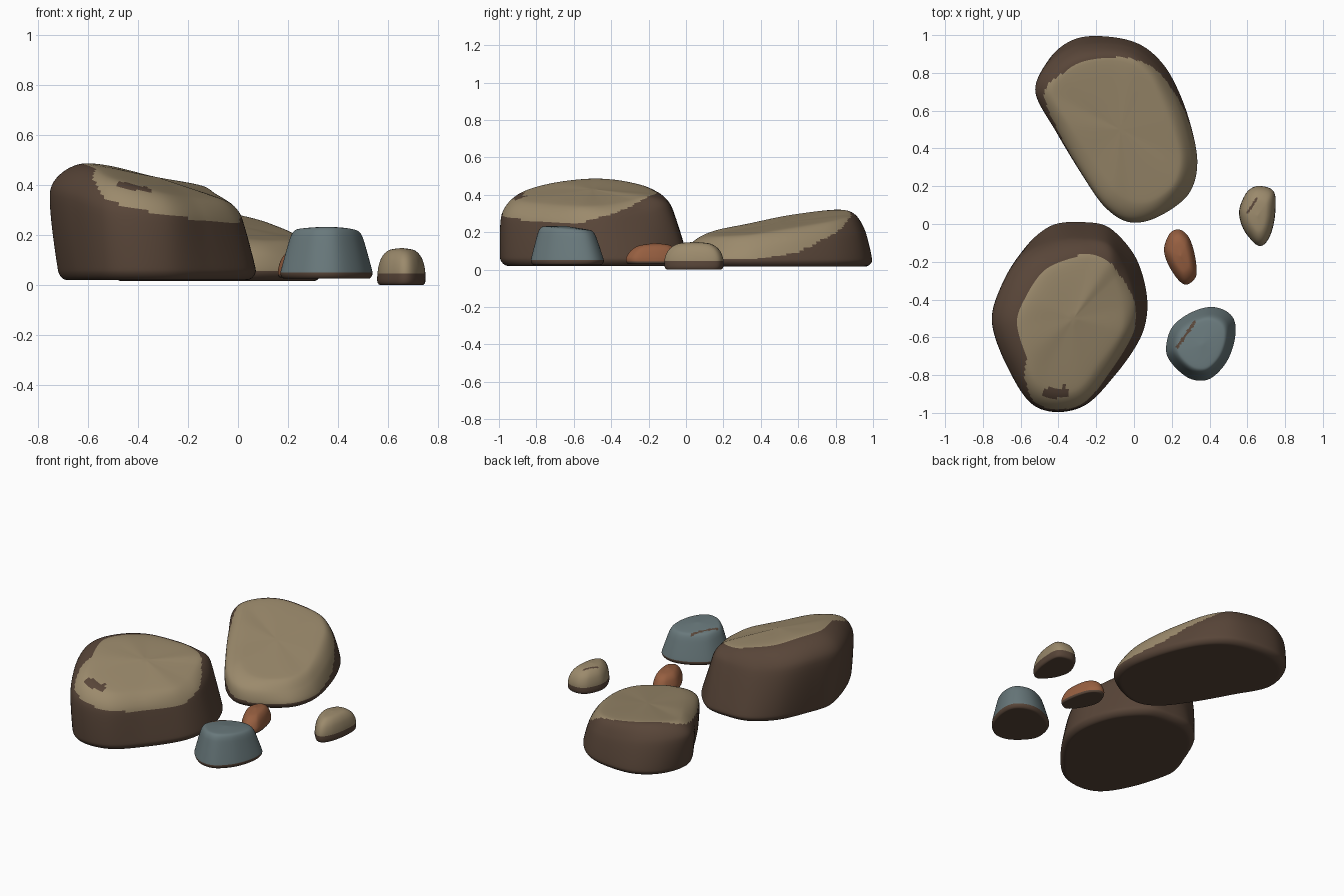
import bpy, bmesh
from mathutils import Vector as V

if "Cube" in bpy.data.objects:
    bpy.data.objects.remove(bpy.data.objects["Cube"])


def mat(name, rgb):
    m = bpy.data.materials.new(name)
    m.diffuse_color = (*rgb, 1)
    m.use_nodes = True
    m.node_tree.nodes["Principled BSDF"].inputs["Base Color"].default_value = m.diffuse_color
    return m


TAN = mat("tan stone", (0.33, 0.255, 0.15))
BROWN = mat("dark brown stone", (0.098, 0.060, 0.040))
SLATE = mat("slate blue stone", (0.140, 0.190, 0.200))
RUST = mat("rust stone", (0.310, 0.115, 0.052))


def spline(pts, steps, closed):
    """Overshoot-free Hermite spline through the points."""
    n = len(pts)
    tan = []
    for i, p in enumerate(pts):
        if not closed and i in (0, n - 1):
            tan.append(pts[1] - p if i == 0 else p - pts[i - 1])
            continue
        a, b = pts[i - 1], pts[(i + 1) % n]
        tan.append((b - a).normalized() * min((p - a).length, (b - p).length))
    out = []
    for i in range(n if closed else n - 1):
        j = (i + 1) % n
        for k in range(steps):
            t = k / steps
            h = t * t * (3 - 2 * t)
            out.append(pts[i] * (1 - h) + pts[j] * h
                       + tan[i] * (t * (1 - t) ** 2) - tan[j] * (t * t * (1 - t)))
    if not closed:
        out.append(pts[-1].copy())
    return out


def rock(name, table, centre, z0, edge_z, colour, patch=None, around=10, up=10):
    """Loft: table rows are base xy, shoulder xyz, rim xyz, paint split height."""
    c = V(centre)
    floor_c = V((c.x, c.y, z0))
    base = [V((r[0], r[1], edge_z)) for r in table]
    inset = [floor_c.lerp(V((r[0], r[1], z0)), 0.92) for r in table]
    shoulder = [V(r[2:5]) for r in table]
    rim = [V(r[5:8]) for r in table]
    rings = [spline(r, around, True) for r in (inset, base, shoulder, rim)]
    n = len(rings[0])
    m = len(table)
    split = []
    for j in range(n):
        i, t = divmod(j, around)
        t /= around
        split.append(table[i][8] * (1 - t) + table[(i + 1) % m][8] * t)
    bm = bmesh.new()
    bottom, top = bm.verts.new(floor_c), bm.verts.new(c)
    cols = []
    for j in range(n):
        p = spline([floor_c] + [r[j] for r in rings] + [c], up, False)[1:-1]
        for q in p:
            q.z = max(q.z, z0)
        cols.append([bm.verts.new(q) for q in p])

    def paint(face, v, j):
        face.smooth = True
        s = (split[j] + split[(j + 1) % n]) / 2
        brown = v < s
        if patch and v > 2.5:
            a, b, rad = V(patch[0]), V(patch[1]), patch[2]
            q = face.calc_center_median().xy
            t = max(0, min(1, (q - a).dot(b - a) / (b - a).length_squared))
            brown = brown or (q - a.lerp(b, t)).length < rad
        face.material_index = int(brown)

    for j in range(n):
        a, b = cols[j], cols[(j + 1) % n]
        paint(bm.faces.new((bottom, a[0], b[0])), 0, j)
        paint(bm.faces.new((top, b[-1], a[-1])), 5, j)
        for k in range(len(a) - 1):
            paint(bm.faces.new((a[k], a[k + 1], b[k + 1], b[k])), (k + 1.5) / up, j)
    bmesh.ops.recalc_face_normals(bm, faces=bm.faces)
    me = bpy.data.meshes.new(name)
    bm.to_mesh(me)
    bm.free()
    me.materials.append(colour)
    me.materials.append(BROWN)
    ob = bpy.data.objects.new(name, me)
    bpy.context.collection.objects.link(ob)


def pebble(name, outline, centre, z0, edge_z, shoulder, rim, slope, split, colour, patch=None):
    """Small stone: shoulder and rim are scaled copies (scale, height) of the outline."""
    cx, cy, _ = centre
    rows = []
    for x, y in outline:
        row = [x, y]
        for s, z in (shoulder, rim):
            row += [cx + (x - cx) * s, cy + (y - cy) * s, z + slope * (y - cy) * s]
        rows.append(row + [split])
    rock(name, rows, centre, z0, edge_z, colour, patch)


# Large front boulder
rock("front_boulder", [
    (-.72, -.50, -.75, -.52, .38, -.62, -.52, .485, 4.0),
    (-.67, -.32, -.70, -.33, .38, -.57, -.38, .48, 4.0),
    (-.58, -.13, -.59, -.17, .36, -.48, -.25, .455, 4.0),
    (-.44, -.01, -.42, -.09, .34, -.36, -.19, .43, 4.0),
    (-.28, .01, -.26, -.08, .34, -.24, -.17, .41, 3.9),
    (-.13, -.02, -.13, -.11, .34, -.14, -.21, .395, 3.9),
    (.01, -.18, -.05, -.23, .30, -.10, -.29, .37, 3.7),
    (.07, -.40, .01, -.42, .28, -.06, -.43, .345, 3.1),
    (.04, -.59, -.01, -.58, .26, -.07, -.57, .34, 2.9),
    (-.10, -.80, -.13, -.78, .27, -.18, -.73, .35, 2.9),
    (-.28, -.97, -.29, -.96, .28, -.31, -.88, .37, 3.0),
    (-.50, -.97, -.52, -.96, .31, -.49, -.86, .42, 3.2),
    (-.64, -.78, -.67, -.75, .36, -.57, -.70, .465, 4.0),
], (-.32, -.50, .43), .02, .06, TAN, ((-.45, -.895), (-.37, -.89), .03))

# Large back boulder, lower and wedge shaped
rock("back_boulder", [
    (-.50, .68, -.52, .70, .24, -.43, .69, .31, 3.6),
    (-.45, .87, -.45, .85, .24, -.37, .80, .32, 4.0),
    (-.31, .98, -.30, .94, .23, -.27, .86, .315, 4.0),
    (-.12, .99, -.11, .95, .21, -.12, .88, .295, 4.0),
    (.05, .94, .03, .91, .20, .0, .85, .28, 3.8),
    (.18, .81, .15, .79, .18, .10, .75, .255, 3.1),
    (.28, .59, .25, .57, .16, .19, .54, .22, 2.4),
    (.335, .34, .30, .34, .13, .24, .36, .19, 2.1),
    (.29, .16, .26, .18, .12, .21, .22, .18, 2.1),
    (.13, .04, .12, .06, .13, .10, .13, .18, 2.1),
    (-.02, .01, -.03, .03, .14, -.01, .12, .19, 2.2),
    (-.15, .09, -.16, .11, .17, -.11, .18, .215, 2.6),
    (-.27, .26, -.28, .28, .20, -.22, .33, .245, 2.9),
    (-.39, .47, -.41, .49, .22, -.34, .52, .285, 3.2),
], (-.07, .50, .25), .015, .05, TAN)

# Slate stone
pebble("slate_stone", [(.17, -.67), (.20, -.55), (.30, -.47), (.42, -.44), (.52, -.49),
                       (.535, -.60), (.49, -.73), (.40, -.82), (.30, -.82), (.21, -.75)],
       (.36, -.64, .232), .025, .05, (.80, .185), (.66, .22), -.08, 2.0, SLATE,
       ((.23, -.65), (.32, -.52), .008))

# Rust pebble
pebble("rust_pebble", [(.16, -.13), (.19, -.05), (.24, -.03), (.29, -.07), (.32, -.16),
                       (.33, -.27), (.28, -.32), (.23, -.29), (.18, -.21)],
       (.248, -.17, .142), .03, .06, (.83, .105), (.55, .13), .03, 1.5, RUST)

# Tan pebble
pebble("tan_pebble", [(.56, .08), (.60, .17), (.66, .20), (.74, .17), (.745, .05),
                      (.72, -.06), (.67, -.115), (.61, -.07), (.57, .0)],
       (.655, .045, .148), .0, .05, (.86, .105), (.55, .138), 0, 1.9, TAN,
       ((.60, .06), (.65, .135), .006))
